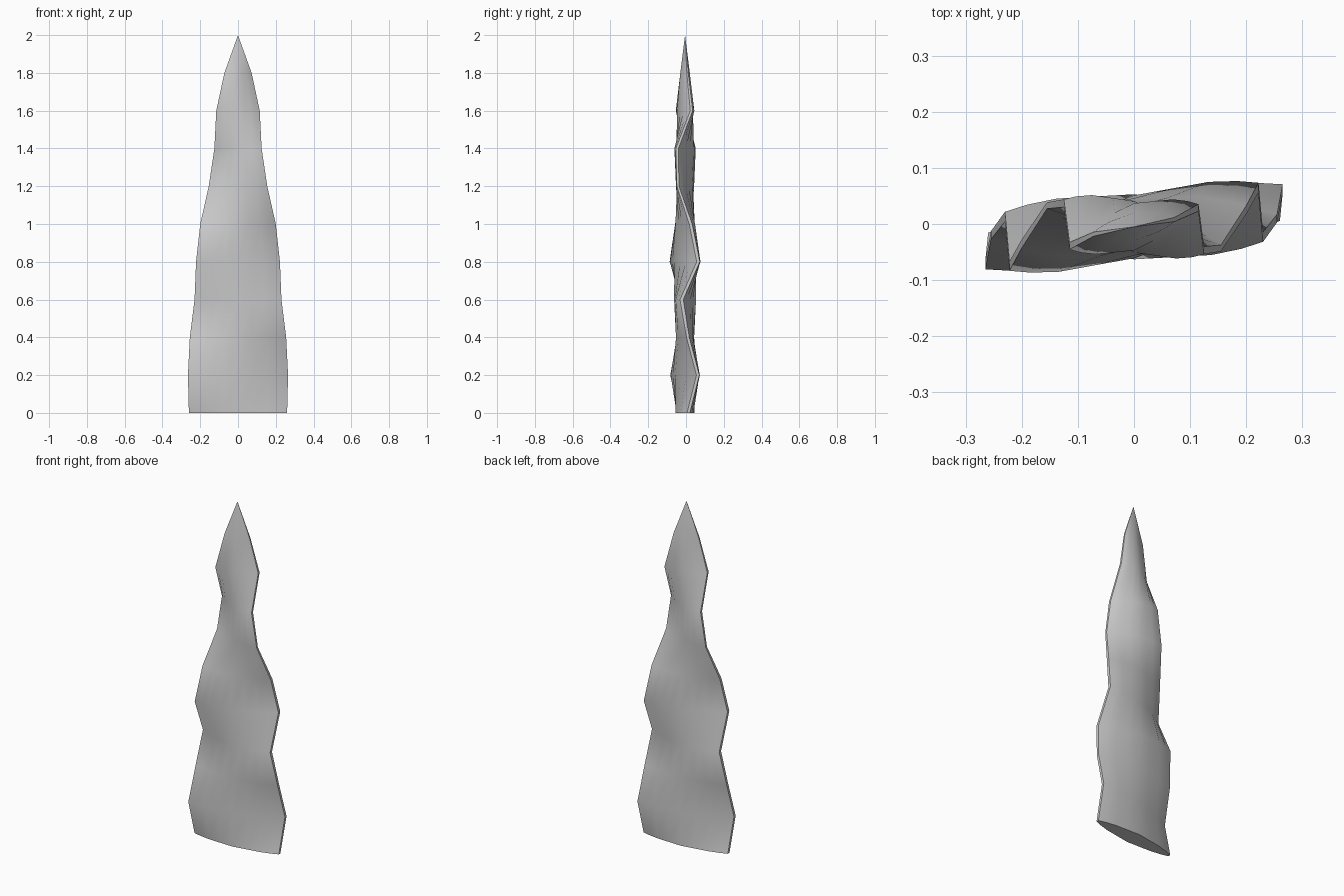
import bpy, bmesh

if "Cube" in bpy.data.objects:
    bpy.data.objects.remove(bpy.data.objects["Cube"])

# Stations up the blade: height, half width, edge twist in y, half thickness
STATIONS = [
    (0.0, 0.26, 0.018, 0.050), (0.2, 0.265, 0.068, 0.052),
    (0.4, 0.255, 0.015, 0.048), (0.6, 0.23, -0.018, 0.058),
    (0.8, 0.222, 0.070, 0.056), (1.0, 0.20, 0.030, 0.051),
    (1.2, 0.155, -0.038, 0.037), (1.4, 0.125, -0.042, 0.046),
    (1.6, 0.115, 0.034, 0.042), (1.8, 0.072, 0.013, 0.025),
]
# Lens cross-section: fraction of half width, fraction of half thickness
LENS = [(-1, 0.15), (-0.83, 0.42), (-0.6, 0.68), (-0.3, 0.84), (0, 1),
        (0.3, 0.84), (0.6, 0.68), (0.83, 0.42), (1, 0.15)]
SHIFT = -0.005

bm = bmesh.new()


def ring(z, width, twist, thick):
    front = [(u * width, u * twist - t * thick + SHIFT, z) for u, t in LENS]
    back = [(u * width, u * twist + t * thick + SHIFT, z) for u, t in reversed(LENS)]
    return [bm.verts.new(p) for p in front + back]


# Wavy blade skin
rings = [ring(*s) for s in STATIONS]
n = len(rings[0])
for low, high in zip(rings, rings[1:]):
    for i in range(n):
        j = (i + 1) % n
        bm.faces.new((low[i], low[j], high[j], high[i]))

# Pointed tip and flat base
tip = bm.verts.new((0, SHIFT, 2.0))
for i in range(n):
    bm.faces.new((rings[-1][i], rings[-1][(i + 1) % n], tip))
bm.faces.new(rings[0][::-1])
bmesh.ops.recalc_face_normals(bm, faces=bm.faces[:])

mesh = bpy.data.meshes.new("wavy_blade")
bm.to_mesh(mesh)
bm.free()
blade = bpy.data.objects.new("wavy_blade", mesh)
bpy.context.collection.objects.link(blade)
bpy.context.view_layer.objects.active = blade
blade.select_set(True)
bpy.ops.object.shade_smooth_by_angle(angle=0.7)
